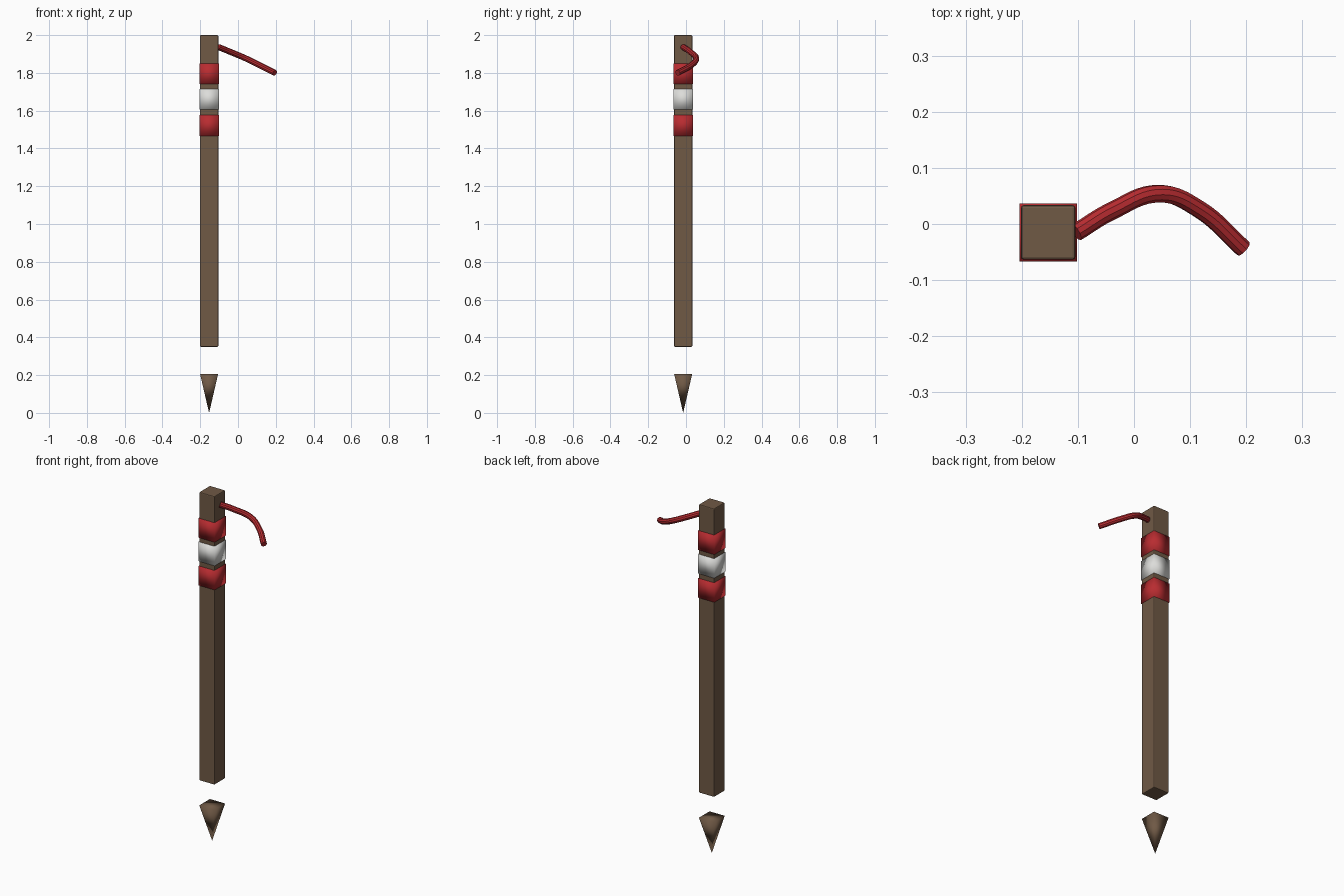
import bpy
import bmesh
from mathutils import Matrix, Vector

if "Cube" in bpy.data.objects:
    bpy.data.objects.remove(bpy.data.objects["Cube"], do_unlink=True)

AXIS = Vector((-0.153, -0.015, 0))


def material(name, r, g, b):
    m = bpy.data.materials.new(name)
    m.use_nodes = True
    m.diffuse_color = (r, g, b, 1)
    m.node_tree.nodes["Principled BSDF"].inputs["Base Color"].default_value = (r, g, b, 1)
    return m


wood = material("brown wood", 0.16, 0.10, 0.06)
red = material("red cloth", 0.48, 0.025, 0.03)
white = material("off white cloth", 0.72, 0.72, 0.70)


def add_object(name, bm, mat, smooth):
    mesh = bpy.data.meshes.new(name)
    bmesh.ops.recalc_face_normals(bm, faces=bm.faces)
    for f in bm.faces:
        f.smooth = smooth
    bm.to_mesh(mesh)
    bm.free()
    mesh.materials.append(mat)
    ob = bpy.data.objects.new(name, mesh)
    bpy.context.collection.objects.link(ob)
    ob.location = AXIS
    return ob


def box(name, width, bottom, top, mat, smooth):
    bm = bmesh.new()
    place = Matrix.Translation((0, 0, (bottom + top) / 2))
    size = Matrix.Diagonal((width, width, top - bottom, 1))
    bmesh.ops.create_cube(bm, size=1, matrix=place @ size)
    return add_object(name, bm, mat, smooth)


# Square post with softened edges
post = box("post", 0.097, 0.35, 2.0, wood, False)
bevel = post.modifiers.new("soft edges", "BEVEL")
bevel.width = 0.005
bevel.segments = 2

# Cloth bands, soft shaded around their corners
for name, bottom, mat in (("upper_band", 1.74, red), ("middle_band", 1.605, white),
                          ("lower_band", 1.467, red)):
    box(name, 0.103, bottom, bottom + 0.11, mat, True)

# Separate pointed spike below the post
bm = bmesh.new()
base = [bm.verts.new((x * 0.048, y * 0.048, 0.207))
        for x, y in ((-1, -1), (1, -1), (1, 1), (-1, 1))]
tip = bm.verts.new((0, 0, 0))
bm.faces.new(base)
for i in range(4):
    bm.faces.new((base[i - 1], base[i], tip))
add_object("spike", bm, wood, True)

# Curved cord hanging from the top of the post
curve = bpy.data.curves.new("cord", "CURVE")
curve.dimensions = "3D"
curve.bevel_depth = 0.016
curve.bevel_resolution = 3
curve.resolution_u = 8
curve.use_fill_caps = True
path = ((-0.103, -0.015, 1.937), (-0.04, 0.023, 1.911), (0.045, 0.054, 1.875),
        (0.115, 0.027, 1.84), (0.195, -0.044, 1.80))
spline = curve.splines.new("BEZIER")
spline.bezier_points.add(len(path) - 1)
for point, co in zip(spline.bezier_points, path):
    point.co = co
    point.handle_left_type = point.handle_right_type = "AUTO"
curve.materials.append(red)
cord = bpy.data.objects.new("cord", curve)
bpy.context.collection.objects.link(cord)
bpy.ops.object.select_all(action="DESELECT")
cord.select_set(True)
bpy.context.view_layer.objects.active = cord
bpy.ops.object.convert(target="MESH")
bpy.ops.object.shade_smooth_by_angle()
